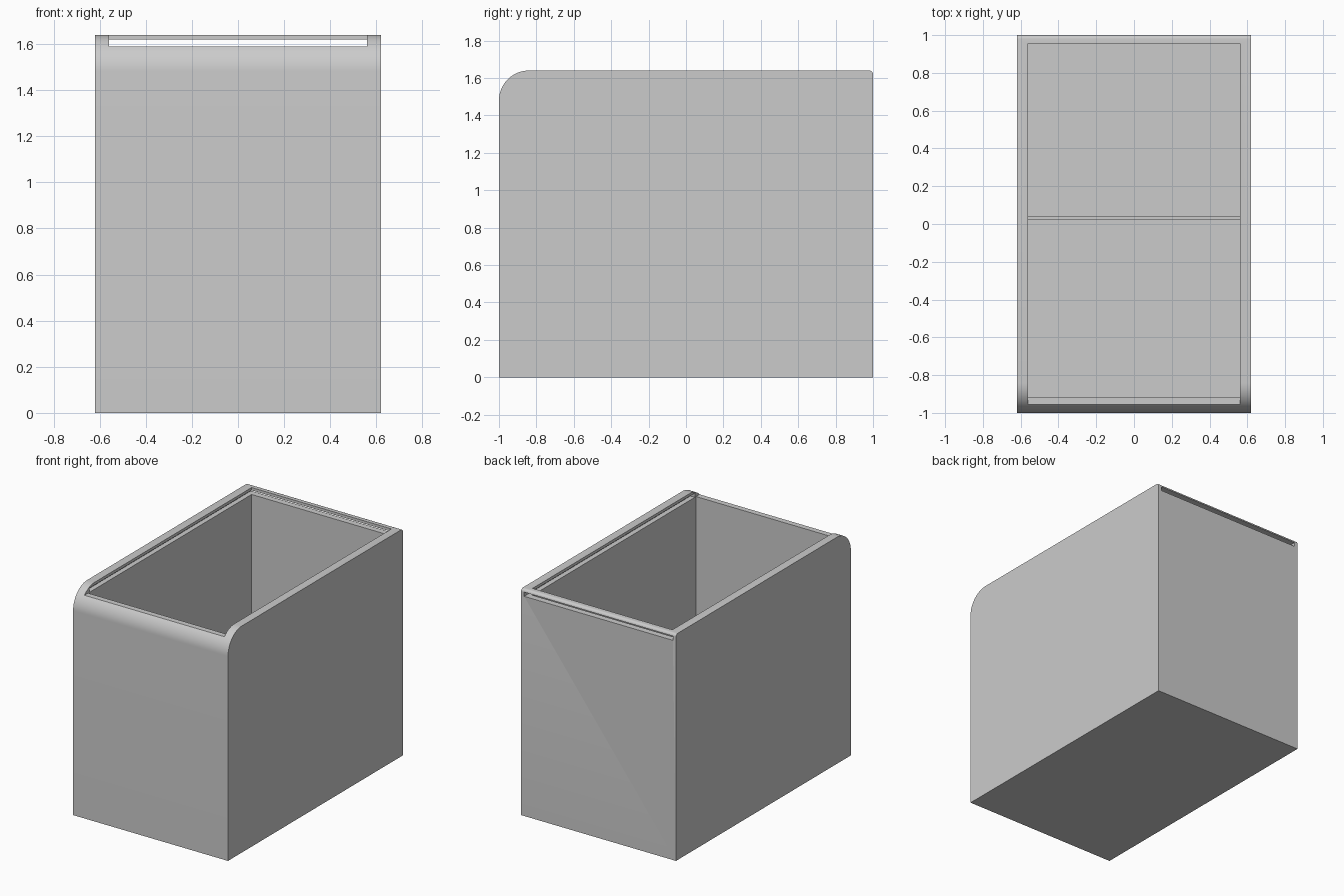
import bpy, bmesh
from math import sin, cos, pi, radians
from mathutils import Vector

cube = bpy.data.objects.get("Cube")
if cube:
    bpy.data.objects.remove(cube, do_unlink=True)

grey = bpy.data.materials.new("plain_grey")
grey.use_nodes = True
colour = (0.6, 0.6, 0.6, 1)
grey.diffuse_color = colour
for node in grey.node_tree.nodes:
    if node.type == 'BSDF_PRINCIPLED':
        node.inputs["Base Color"].default_value = colour

HALF_W, HALF_L, HEIGHT = 0.62, 1.0, 1.64
INNER_W, FRONT_IN, BACK_IN = 0.56, -0.915, 0.955
FLOOR, SILL, GROOVE_TOP = 0.06, 1.59, 1.62


def add_object(name, bm):
    bmesh.ops.recalc_face_normals(bm, faces=bm.faces)
    mesh = bpy.data.meshes.new(name)
    bm.to_mesh(mesh)
    bm.free()
    mesh.materials.append(grey)
    obj = bpy.data.objects.new(name, mesh)
    bpy.context.scene.collection.objects.link(obj)
    return obj


def box(name, x, y0, y1, z0, z1):
    bm = bmesh.new()
    bmesh.ops.create_cube(bm, size=1)
    for v in bm.verts:
        v.co = Vector((v.co.x * 2 * x,
                       y0 if v.co.y < 0 else y1,
                       z0 if v.co.z < 0 else z1))
    return add_object(name, bm)


def cut(obj, *dims):
    cutter = box("cutter", *dims)
    cutter.hide_render = True
    mod = obj.modifiers.new("cut", 'BOOLEAN')
    mod.operation, mod.solver, mod.object = 'DIFFERENCE', 'EXACT', cutter
    bpy.context.view_layer.objects.active = obj
    bpy.ops.object.modifier_apply(modifier=mod.name)
    bpy.data.objects.remove(cutter, do_unlink=True)


def arc(y, z, r, start, end, steps):
    angles = [start + (end - start) * i / steps for i in range(steps + 1)]
    return [(y + r * cos(a), z + r * sin(a)) for a in angles]


# Outer body: side profile with a big front curve and a small back one
profile = [(-HALF_L, 0), (HALF_L, 0)]
profile += arc(HALF_L - 0.02, HEIGHT - 0.02, 0.02, 0, pi / 2, 5)
profile += arc(-HALF_L + 0.16, HEIGHT - 0.16, 0.16, pi / 2, pi, 20)
bm = bmesh.new()
side = bm.faces.new([bm.verts.new((-HALF_W, y, z)) for y, z in profile])
new = bmesh.ops.extrude_face_region(bm, geom=[side])["geom"]
bmesh.ops.translate(bm, vec=(2 * HALF_W, 0, 0),
                    verts=[g for g in new if isinstance(g, bmesh.types.BMVert)])
body = add_object("box_body", bm)

# Hollow, lowered front edge, and lid groove running out through the back
cut(body, INNER_W, FRONT_IN, BACK_IN, FLOOR, 2)
cut(body, INNER_W, -1.2, BACK_IN, SILL, 2)
cut(body, 0.595, -0.9, 1.2, SILL, GROOVE_TOP)

# Thin wall between the two compartments
divider = box("divider", INNER_W, 0.023, 0.04, FLOOR, 0.85)

bpy.ops.object.select_all(action='DESELECT')
body.select_set(True)
bpy.context.view_layer.objects.active = body
bpy.ops.object.shade_smooth_by_angle(angle=radians(30))
